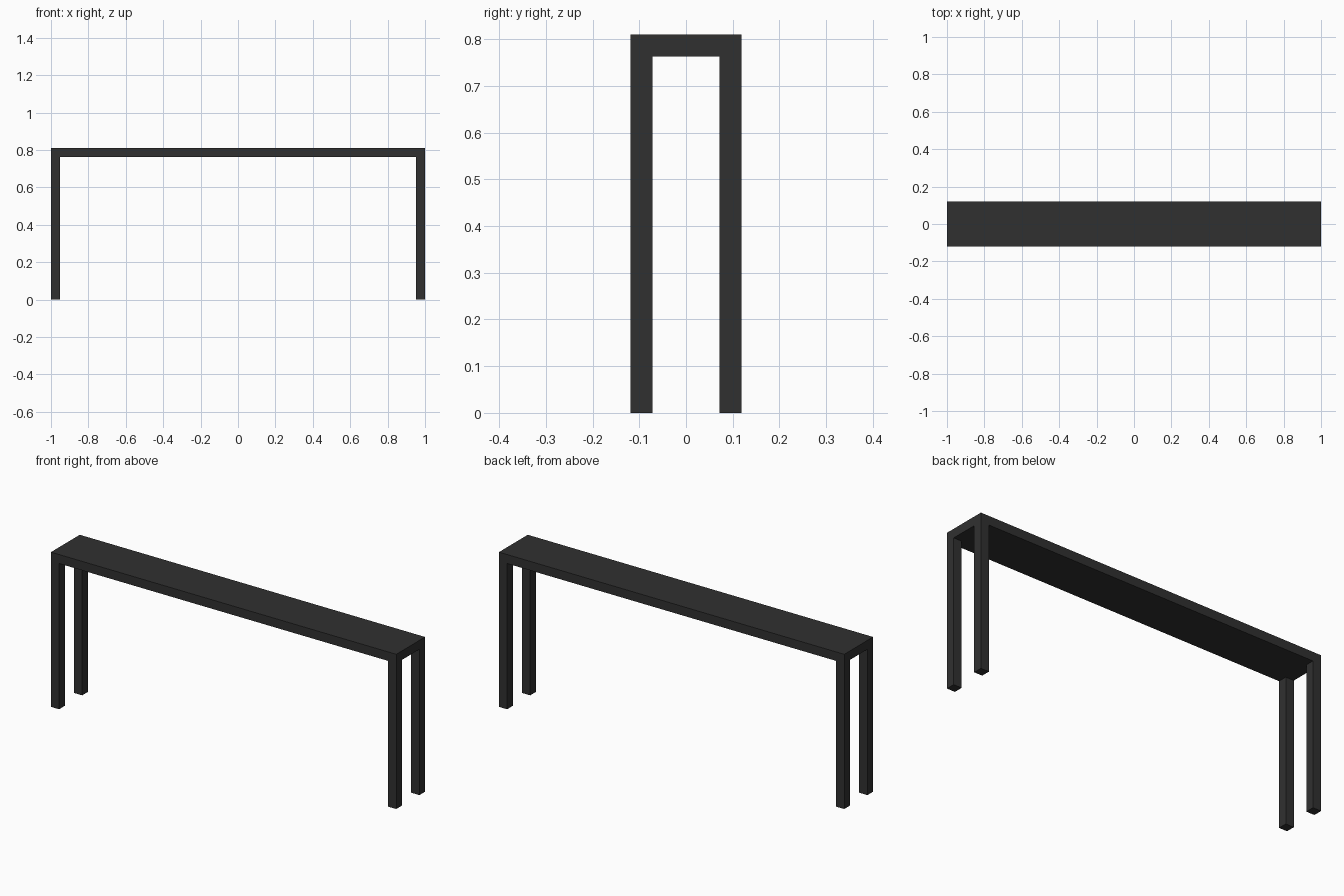
import bpy

if "Cube" in bpy.data.objects:
    bpy.data.objects.remove(bpy.data.objects["Cube"])

L, W, H, T = 2.0, 0.238, 0.81, 0.047   # length, width, height, bar thickness

mat = bpy.data.materials.new("black_finish")
mat.diffuse_color = (0.03, 0.03, 0.03, 1)
mat.use_nodes = True
mat.node_tree.nodes["Principled BSDF"].inputs["Base Color"].default_value = mat.diffuse_color


def box(name, center, size):
    bpy.ops.mesh.primitive_cube_add(size=1, location=center)
    ob = bpy.context.object
    ob.name = name
    ob.scale = size
    bpy.ops.object.transform_apply(location=False, rotation=False, scale=True)
    ob.data.materials.append(mat)
    return ob


# Flat slab top
box("table_top", (0, 0, H - T / 2), (L, W, T))

# Four square legs flush with the corners
leg_h = H - T
for sx, side in ((-1, "left"), (1, "right")):
    for sy, end in ((-1, "front"), (1, "back")):
        box(f"{end}_{side}_leg",
            (sx * (L - T) / 2, sy * (W - T) / 2, leg_h / 2),
            (T, T, leg_h))
